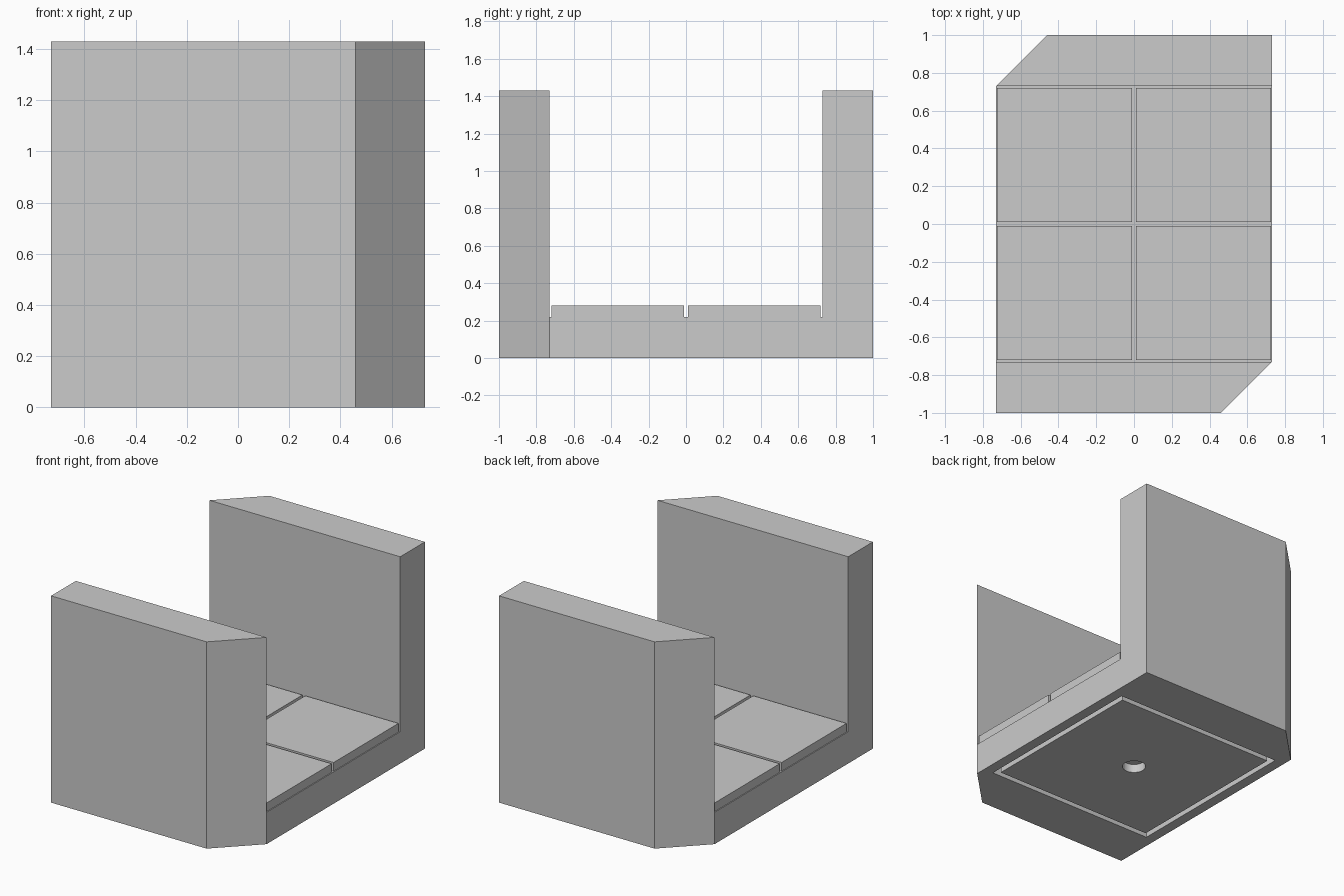
import bpy, bmesh
from mathutils import Vector

cube = bpy.data.objects.get("Cube")
if cube:
    bpy.data.objects.remove(cube, do_unlink=True)

grey = bpy.data.materials.new("plain_grey")
grey.use_nodes = True
colour = (0.6, 0.6, 0.6, 1)
grey.diffuse_color = colour
grey.node_tree.nodes["Principled BSDF"].inputs["Base Color"].default_value = colour

HALF = 0.73      # half width, also the inner face of each wall
FLOOR = 0.22     # top of the base slab
WALL_TOP = 1.43
CHAMFER = 0.27


def add_object(name, bm):
    bmesh.ops.recalc_face_normals(bm, faces=bm.faces)
    mesh = bpy.data.meshes.new(name)
    bm.to_mesh(mesh)
    bm.free()
    obj = bpy.data.objects.new(name, mesh)
    mesh.materials.append(grey)
    bpy.context.collection.objects.link(obj)
    return obj


def box(name, low, high):
    bm = bmesh.new()
    bmesh.ops.create_cube(bm, size=1)
    low, high = Vector(low), Vector(high)
    bmesh.ops.scale(bm, vec=high - low, verts=bm.verts)
    bmesh.ops.translate(bm, vec=(low + high) / 2, verts=bm.verts)
    return add_object(name, bm)


def cut(target, cutter):
    mod = target.modifiers.new("cut", "BOOLEAN")
    mod.operation = "DIFFERENCE"
    mod.solver = "EXACT"
    mod.object = cutter
    bpy.context.view_layer.update()
    with bpy.context.temp_override(object=target, active_object=target):
        bpy.ops.object.modifier_apply(modifier=mod.name)
    bpy.data.objects.remove(cutter, do_unlink=True)


# Floor slab and both walls: one U profile pulled across the width
bm = bmesh.new()
right_half = [(1, 0), (1, WALL_TOP), (HALF, WALL_TOP), (HALF, FLOOR)]
profile = right_half + [(-y, z) for y, z in reversed(right_half)]
face = bm.faces.new([bm.verts.new((-HALF, y, z)) for y, z in profile])
pulled = bmesh.ops.extrude_face_region(bm, geom=[face], use_keep_orig=True)
new_verts = [v for v in pulled["geom"] if isinstance(v, bmesh.types.BMVert)]
bmesh.ops.translate(bm, vec=(2 * HALF, 0, 0), verts=new_verts)

# Two opposite corners sliced off
for s in (1, -1):
    geom = bm.verts[:] + bm.edges[:] + bm.faces[:]
    result = bmesh.ops.bisect_plane(
        bm, geom=geom, plane_co=(s * HALF, s * (CHAMFER - 1), 0),
        plane_no=(s, -s, 0), clear_outer=True, dist=0.0001)
    edges = [e for e in result["geom_cut"] if isinstance(e, bmesh.types.BMEdge)]
    bmesh.ops.holes_fill(bm, edges=edges, sides=0)
body = add_object("base_and_walls", bm)

# Square groove in the underside
ring = box("groove_cutter", (-0.657, -0.657, -0.1), (0.657, 0.657, 0.1))
cut(ring, box("groove_core", (-0.62, -0.62, -0.2), (0.62, 0.62, 0.2)))
cut(body, ring)

# Round socket in the middle of the underside
bm = bmesh.new()
bmesh.ops.create_cone(bm, cap_ends=True, segments=32, radius1=0.076,
                      radius2=0.076, depth=0.12)
cut(body, add_object("socket_cutter", bm))

# Four floor tiles
for side, sx in (("left", 1), ("right", -1)):
    for end, sy in (("front", -1), ("back", 1)):
        xs = sorted((sx * 0.011, sx * 0.724))
        ys = sorted((sy * 0.011, sy * 0.72))
        box(f"floor_tile_{end}_{side}", (xs[0], ys[0], FLOOR), (xs[1], ys[1], 0.28))
